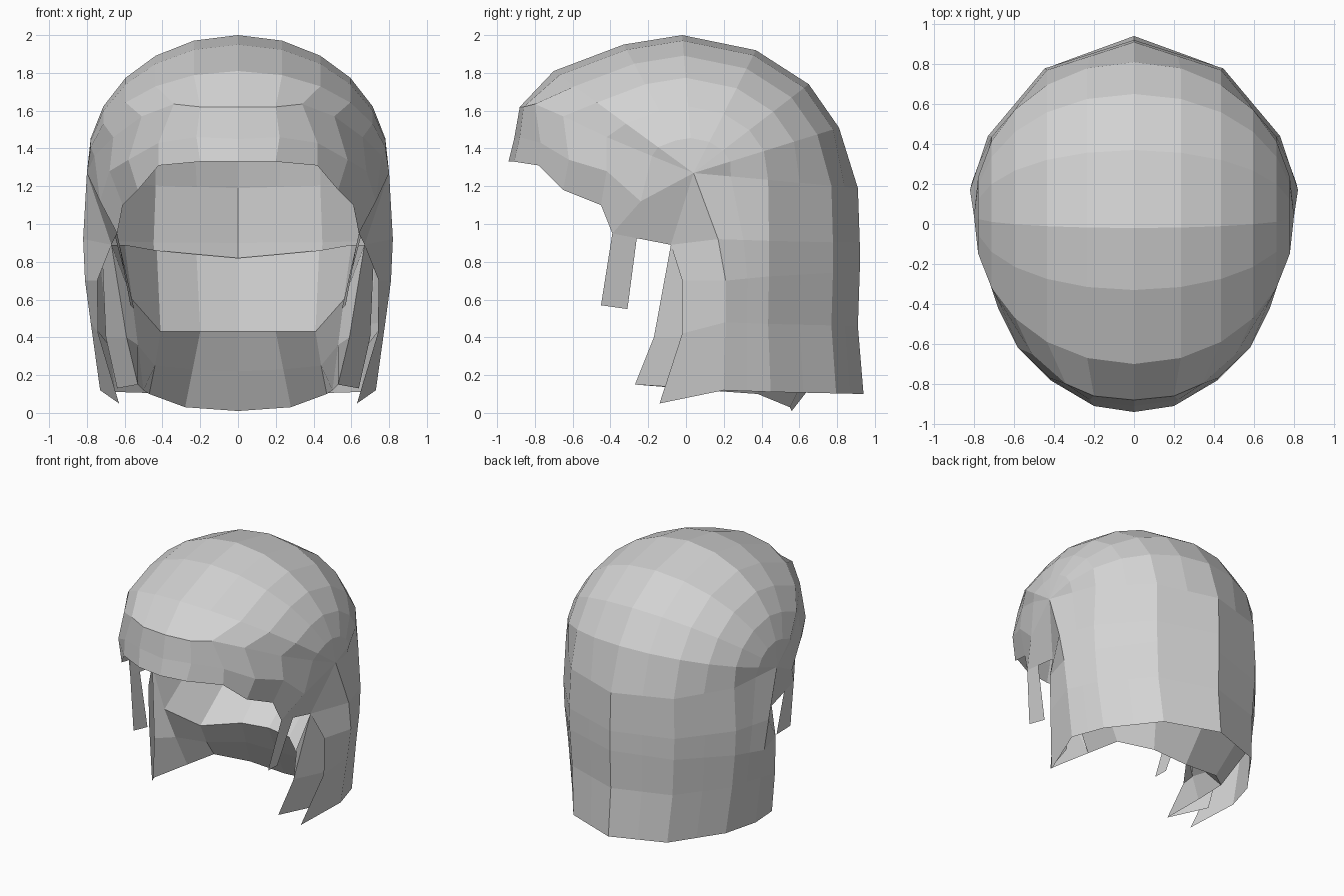
import bpy
import bmesh
from math import sin, cos, radians
from mathutils import Vector

cube = bpy.data.objects.get("Cube")
if cube:
    bpy.data.objects.remove(cube, do_unlink=True)

grey = bpy.data.materials.new("plain grey")
grey.use_nodes = True
grey.diffuse_color = (0.65, 0.65, 0.65, 1)
grey.node_tree.nodes["Principled BSDF"].inputs["Base Color"].default_value = (0.65, 0.65, 0.65, 1)


def sheet(name, rows):
    """Loft flat-shaded faces between rows of points and mirror them in x."""
    bm = bmesh.new()
    grid = [[bm.verts.new(p) for p in row] for row in rows]
    for upper, lower in zip(grid, grid[1:]):
        for i in range(len(upper) - 1):
            bm.faces.new((upper[i], upper[i + 1], lower[i + 1], lower[i]))
    bmesh.ops.remove_doubles(bm, verts=bm.verts, dist=0.002)
    mesh = bpy.data.meshes.new(name)
    bm.to_mesh(mesh)
    bm.free()
    mesh.materials.append(grey)
    obj = bpy.data.objects.new(name, mesh)
    bpy.context.collection.objects.link(obj)
    mirror = obj.modifiers.new("mirror", 'MIRROR')
    mirror.use_clip = True


ANGLES = [radians(a) for a in (0, 17, 33, 48, 63, 77, 90)]
TEMPLE = Vector((0.80, 0.04, 1.27))


def arc(y, z, side=TEMPLE, bulge=1.0):
    """Elliptic row from the centre line to the side of the head."""
    points = []
    for a in ANGLES:
        c = max(cos(a), 0) ** bulge
        points.append(Vector((side.x * sin(a), TEMPLE.y + c * (y - TEMPLE.y),
                              side.z + c * (z - side.z))))
    return points


def flatten(row, side):
    """Wide flat panels: every second point lies midway between its neighbours."""
    row[-1] = side
    for i in range(1, len(row) - 1, 2):
        row[i] = (row[i - 1] + row[i + 1]) / 2
    return row


# Fringe: two free rows below the brow crease
fringe_hem = [(0, -.94, 1.33), (.2, -.91, 1.33), (.42, -.78, 1.31), (.53, -.65, 1.18),
              (.61, -.45, 1.1), (.64, -.39, .95), (.67, -.08, .89)]
fringe_mid = [(0, -.91, 1.45), (.22, -.88, 1.46), (.42, -.77, 1.43), (.58, -.62, 1.34),
              (.68, -.42, 1.28), (.73, -.24, 1.12), TEMPLE]
brow = [(0, -.88, 1.62), (.2, -.86, 1.62), (.34, -.8, 1.635), (.51, -.65, 1.57),
        (.66, -.42, 1.46), (.76, -.18, 1.36), TEMPLE]
sheet("fringe", [fringe_hem, fringe_mid, brow])

# Crown: umbrella of arcs that meet at the temple
crown_line = [(-.7, 1.81), (-.33, 1.95), (-.02, 2), (.37, 1.92), (.65, 1.74), (.81, 1.51)]
crown = [arc(y, z, bulge=0.92) for y, z in crown_line]
nape_top = flatten(arc(.91, 1.19), TEMPLE)
sheet("crown", [brow] + crown + [nape_top])

# Back hair: straight panels from the crown down to the hem
side_edge = [Vector(p) for p in ((.82, .17, .92), (.81, .21, .7), (.78, .21, .48), (.73, .2, .12))]
back_line = [(.92, .9), (.92, .75), (.91, .46), (.94, .1)]
back = [nape_top]
for (y, z), side in zip(back_line, side_edge):
    back.append(flatten(arc(y, z, side), side))
sheet("back_hair", back)

# Side lock: in front of the back hair, below the temple
lock_front = [TEMPLE, (.67, -.08, .89), (.745, -.02, .7), (.74, -.02, .42), (.63, -.14, .05)]
sheet("side_lock", list(zip([TEMPLE] + side_edge, lock_front)))

# Inner hair: deep ledge inside the back, then a wall that leans back below it
lock_root = (.67, -.08, .89)
ledge = [(0, .9, .82), (.22, .83, .84), (.43, .75, .86), (.6, .45, .89), lock_root]
ledge_edge = [(0, .37, .43), (.2, .33, .43), (.41, .13, .43), (.56, -.09, .6), lock_root]
wall_mid = [(0, .46, .22), (.24, .44, .23), (.44, .25, .25), (.53, 0, .36), (.59, -.17, .4)]
wall_hem = [(0, .56, .01), (.28, .55, .03), (.47, .38, .1), (.5, .1, .12), (.53, -.27, .15)]
sheet("inner_hair", [ledge, ledge_edge, wall_mid, wall_hem])

# Front lock: outer face of the inner wall's front edge
sheet("front_lock", [(lock_root, (.72, .08, .85)), (wall_mid[-1], (.7, .06, .4)),
                     (wall_hem[-1], (.64, .04, .13))])

# Underside: rises from the inner hem to the inside of the back hair
sheet("underside", [wall_hem[:4], back[3][::2]])

# Thin strand hanging from the fringe
sheet("thin_strand", [[(.64, -.39, .95), (.65, -.26, .93)], [(.57, -.45, .57), (.55, -.31, .55)]])
